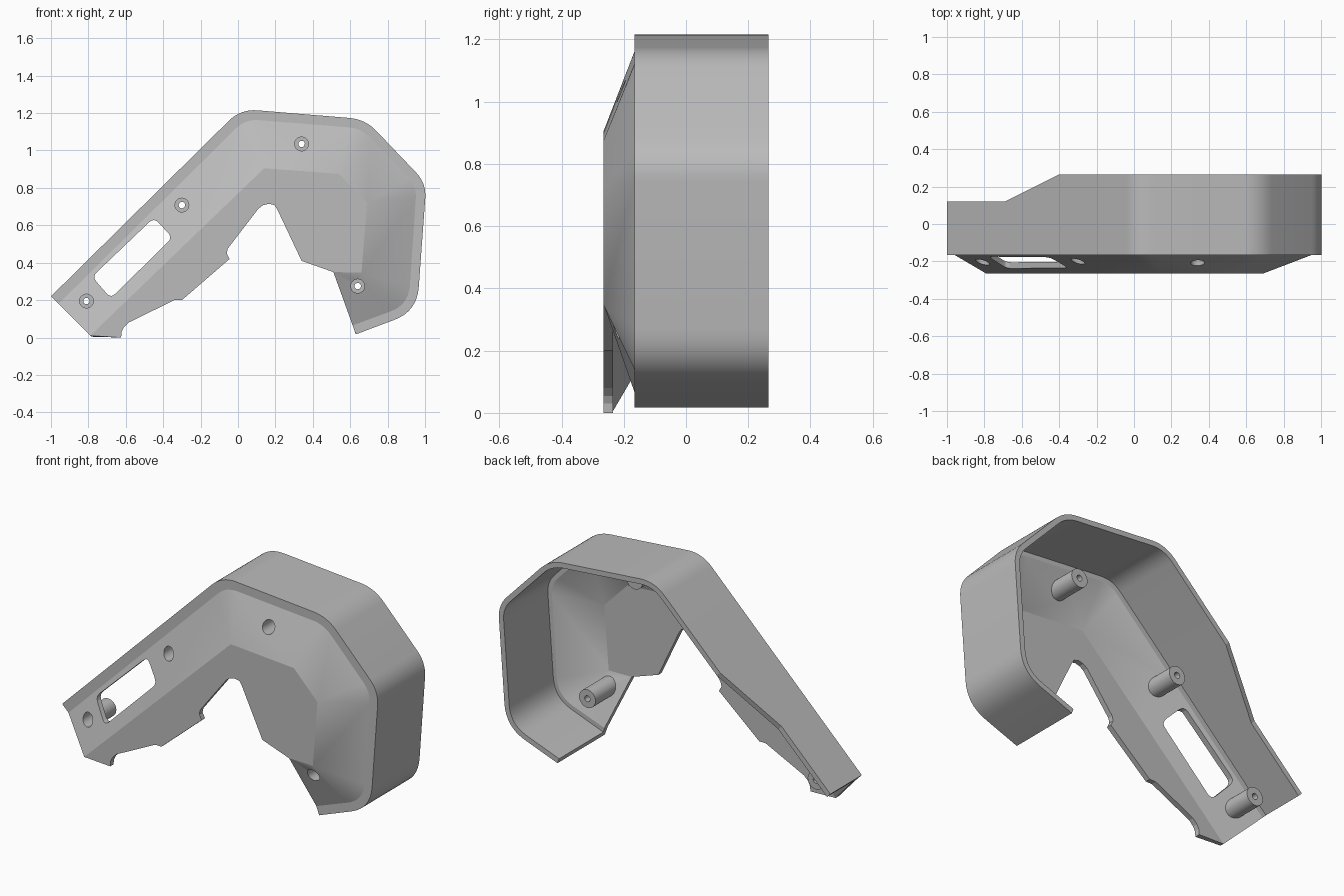
import bpy, bmesh, math
from mathutils import Vector

if "Cube" in bpy.data.objects:
    bpy.data.objects.remove(bpy.data.objects["Cube"])

RIM_Y, FACE_Y, THICK = -0.165, -0.265, 0.03

grey = bpy.data.materials.new("plain grey")
grey.diffuse_color = (0.5, 0.5, 0.5, 1)
grey.use_nodes = True
grey.node_tree.nodes["Principled BSDF"].inputs["Base Color"].default_value = grey.diffuse_color

# Outer wall line, inset rim line and raised front plate line (x, z), corner by corner
outer = [(-1, .22), (.015, 1.222), (.68, 1.167), (1.007, .825), (.957, .14), (.63, .017)]
rim = [(-.96, .18), (.04, 1.168), (.66, 1.118), (.955, .808), (.912, .175), (.613, .065)]
plate = [(-.79, .01), (.14, .905), (.54, .875), (.69, .72), (.66, .347), (.51, .35)]
rounding = [0, .09, .085, .08, .13, 0]
# Inner cut-out edge of the front plate
cutout = [(.34, .41), (.21, .685), (.195, .708), (.165, .715), (.135, .708), (.11, .69),
          (-.055, .475), (-.06, .45), (-.045, .42), (-.3, .2), (-.34, .2), (-.585, .08),
          (-.61, .055), (-.622, .03), (-.625, 0)]


def rounded(points, scale):
    """Open path with rounded corners and two extra points along the arm."""
    pts = [Vector(p) for p in points]
    path = [pts[0], pts[0].lerp(pts[1], .305), pts[0].lerp(pts[1], .59)]
    for i in range(1, len(pts) - 1):
        r = rounding[i] * scale
        a = pts[i] + (pts[i - 1] - pts[i]).normalized() * r
        b = pts[i] + (pts[i + 1] - pts[i]).normalized() * r
        for k in range(9):
            t = k / 8
            path.append(a.lerp(pts[i], t).lerp(pts[i].lerp(b, t), t))
    return path + [pts[-1]]


def back_y(x):
    """Back edge of the wall, lower along the arm tip."""
    return .12 + .145 * min(1, max(0, (x + .69) / .29))


def new_object(name, bm):
    mesh = bpy.data.meshes.new(name)
    bm.to_mesh(mesh)
    bm.free()
    ob = bpy.data.objects.new(name, mesh)
    bpy.context.collection.objects.link(ob)
    mesh.materials.append(grey)
    return ob


# Cover skin: wall, rim, sloped band and front plate
bm = bmesh.new()
cache = {}


def vert(x, y, z):
    key = (round(x, 5), round(y, 5), round(z, 5))
    if key not in cache:
        cache[key] = bm.verts.new(key)
    return cache[key]


a, b, c = rounded(outer, 1), rounded(rim, .8), rounded(plate, 0)
rows = [[vert(p.x, back_y(p.x), p.y) for p in a],
        [vert(p.x, RIM_Y, p.y) for p in a],
        [vert(p.x, RIM_Y, p.y) for p in b],
        [vert(p.x, FACE_Y, p.y) for p in c]]
for r0, r1 in zip(rows, rows[1:]):
    for i in range(len(r0) - 1):
        quad = list(dict.fromkeys((r0[i], r0[i + 1], r1[i + 1], r1[i])))
        bm.faces.new(quad)
edge = list(dict.fromkeys(rows[3])) + [vert(x, FACE_Y, z) for x, z in cutout]
front = bm.faces.new(edge)
bmesh.ops.recalc_face_normals(bm, faces=bm.faces)
front.normal_update()
if front.normal.y > 0:
    bmesh.ops.reverse_faces(bm, faces=bm.faces)
cover = new_object("cover_shell", bm)
solid = cover.modifiers.new("thickness", 'SOLIDIFY')
solid.thickness, solid.offset, solid.use_even_offset = THICK, -1, True


# Cylinders along y, with the front end tilted to follow the sloped band
def cylinder(bm, x, z, r, y0, y1, tilt=(0, 0), n=32):
    ends = []
    for y, k in ((y0, 1), (y1, 0)):
        ring = []
        for i in range(n):
            t = math.tau * i / n
            dx, dz = r * math.cos(t), r * math.sin(t)
            ring.append(bm.verts.new((x + dx, y + k * .4 * (dx * tilt[0] + dz * tilt[1]), z + dz)))
        ends.append(ring)
    bm.faces.new(ends[0])
    bm.faces.new(ends[1][::-1])
    for i in range(n):
        j = (i + 1) % n
        bm.faces.new((ends[0][j], ends[0][i], ends[1][i], ends[1][j]))
    bmesh.ops.recalc_face_normals(bm, faces=bm.faces)


# Screw posts: x, z, slope height, outward direction
posts = [(-.81, .195, -.205, (-.7, .714)), (-.30, .708, -.2, (-.7, .714)),
         (.34, 1.035, -.207, (.08, 1)), (.64, .275, -.23, (.2, -.98))]
post_bm, bore_bm, hole_bm = bmesh.new(), bmesh.new(), bmesh.new()
for x, z, y, tilt in posts:
    cylinder(post_bm, x, z, .052, y + .014, -.02, tilt)
    cylinder(bore_bm, x, z, .037, -.4, -.11)
    cylinder(hole_bm, x, z, .017, -.4, .1)

# Window cutter: rounded slot through the sloped arm
win_bm = bmesh.new()
corners = [Vector(p) for p in ((-.78, .325), (-.45, .64), (-.35, .535), (-.68, .21))]
loop = []
for i, p in enumerate(corners):
    s = p + (corners[i - 1] - p).normalized() * .035
    e = p + (corners[(i + 1) % 4] - p).normalized() * .035
    loop += [s.lerp(p, t / 5).lerp(p.lerp(e, t / 5), t / 5) for t in range(6)]
face = win_bm.faces.new([win_bm.verts.new((p.x, -.4, p.y)) for p in loop])
ext = bmesh.ops.extrude_face_region(win_bm, geom=[face])
bmesh.ops.translate(win_bm, vec=(0, .38, 0),
                    verts=[v for v in ext["geom"] if isinstance(v, bmesh.types.BMVert)])
bmesh.ops.recalc_face_normals(win_bm, faces=win_bm.faces)

# Join the posts, then cut bores, screw holes and window
bpy.context.view_layer.objects.active = cover
helpers = []
for name, helper_bm, op in (("screw_posts", post_bm, 'UNION'), ("bore_cutter", bore_bm, 'DIFFERENCE'),
                            ("hole_cutter", hole_bm, 'DIFFERENCE'),
                            ("window_cutter", win_bm, 'DIFFERENCE')):
    helper = new_object(name, helper_bm)
    helper.hide_render = True
    mod = cover.modifiers.new(name, 'BOOLEAN')
    mod.operation, mod.object, mod.solver = op, helper, 'EXACT'
    helpers.append(helper)
for mod in list(cover.modifiers):
    bpy.ops.object.modifier_apply(modifier=mod.name)
for helper in helpers:
    bpy.data.objects.remove(helper)

bpy.ops.object.select_all(action='DESELECT')
cover.select_set(True)
bpy.ops.object.shade_smooth_by_angle(angle=math.radians(15))
